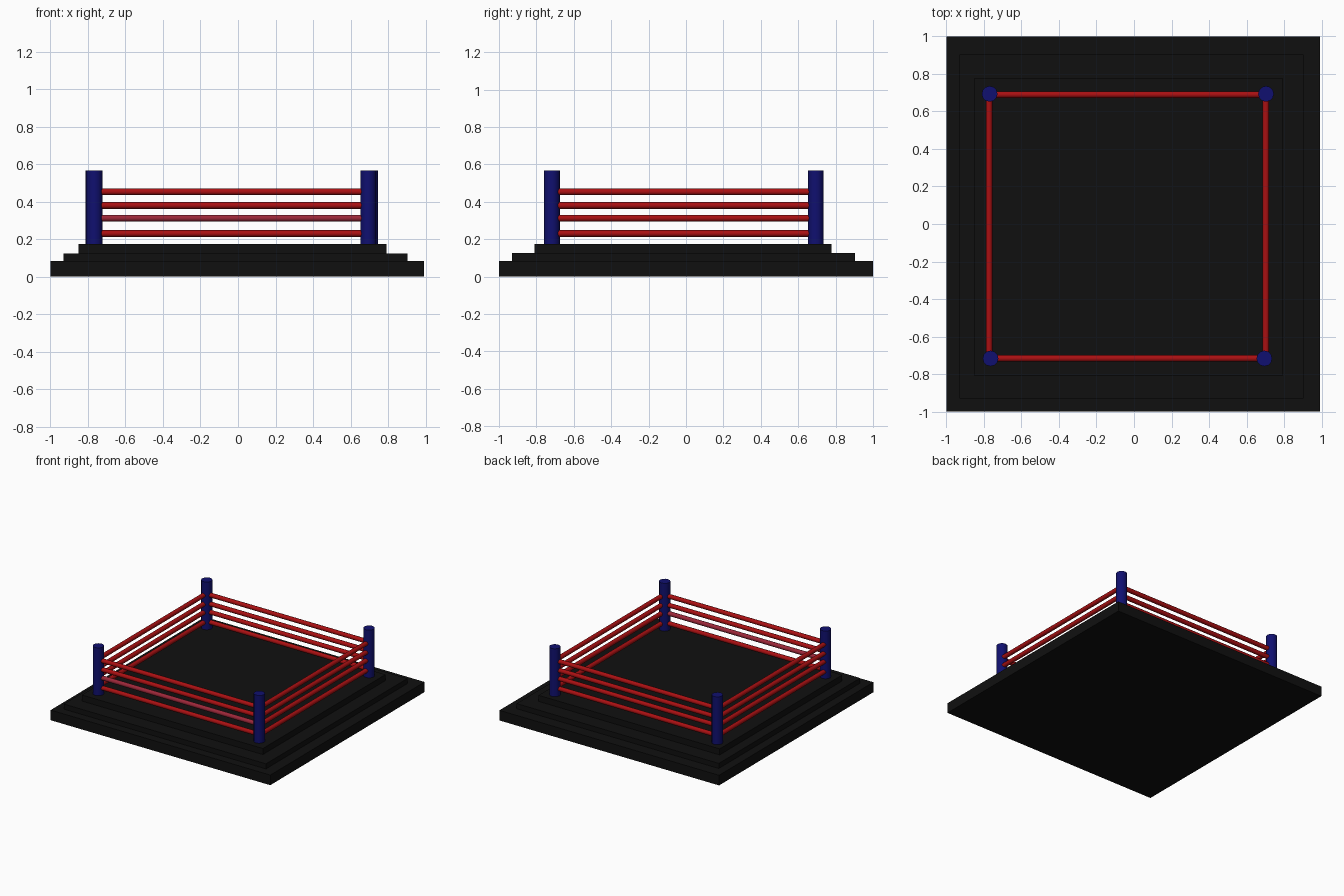
import bpy
import math
from mathutils import Vector

if "Cube" in bpy.data.objects:
    bpy.data.objects.remove(bpy.data.objects["Cube"])


def material(name, rgb):
    m = bpy.data.materials.new(name)
    m.diffuse_color = (*rgb, 1)
    m.use_nodes = True
    m.node_tree.nodes["Principled BSDF"].inputs["Base Color"].default_value = m.diffuse_color
    return m


BLACK = material("black", (0.005, 0.005, 0.005))
BLUE = material("navy blue", (0.005, 0.005, 0.16))
RED = material("rope red", (0.4, 0.005, 0.006))
ROSE = material("rose red", (0.33, 0.02, 0.04))


def slab(name, x0, x1, y0, y1, z0, z1):
    bpy.ops.mesh.primitive_cube_add(size=1, location=((x0 + x1) / 2, (y0 + y1) / 2, (z0 + z1) / 2))
    o = bpy.context.object
    o.name = name
    o.scale = (x1 - x0, y1 - y0, z1 - z0)
    o.data.materials.append(BLACK)


def rod(name, a, b, radius, sides, mat):
    a, b = Vector(a), Vector(b)
    d = b - a
    bpy.ops.mesh.primitive_cylinder_add(vertices=sides, radius=radius, depth=d.length, location=(a + b) / 2)
    o = bpy.context.object
    o.name = name
    o.rotation_euler = d.to_track_quat('Z', 'Y').to_euler()
    o.data.materials.append(mat)
    bpy.ops.object.shade_smooth_by_angle(angle=math.radians(50))


# stepped platform
slab("platform_base", -1, 0.993, -1, 1, 0, 0.083)
slab("platform_middle", -0.93, 0.905, -0.93, 0.903, 0.08, 0.125)
slab("platform_top", -0.85, 0.793, -0.81, 0.778, 0.12, 0.175)

# corner posts, counter-clockwise from front left
corners = [(-0.765, -0.717), (0.695, -0.717), (0.704, 0.694), (-0.77, 0.694)]
for i, (x, y) in enumerate(corners):
    rod(f"corner_post_{i + 1}", (x, y, 0.17), (x, y, 0.567), 0.042, 12, BLUE)

# four ropes between each pair of posts
sides = {
    "front": ((-0.735, -0.717), (0.665, -0.717)),
    "right": ((0.703, -0.685), (0.703, 0.664)),
    "back": ((0.67, 0.69), (-0.735, 0.69)),
    "left": ((-0.773, 0.664), (-0.773, -0.685)),
}
for side, (a, b) in sides.items():
    for k, z in enumerate((0.23, 0.312, 0.38, 0.453)):
        mat = ROSE if side == "front" and k == 1 else RED
        rod(f"{side}_rope_{k + 1}", (*a, z), (*b, z), 0.018, 10, mat)
